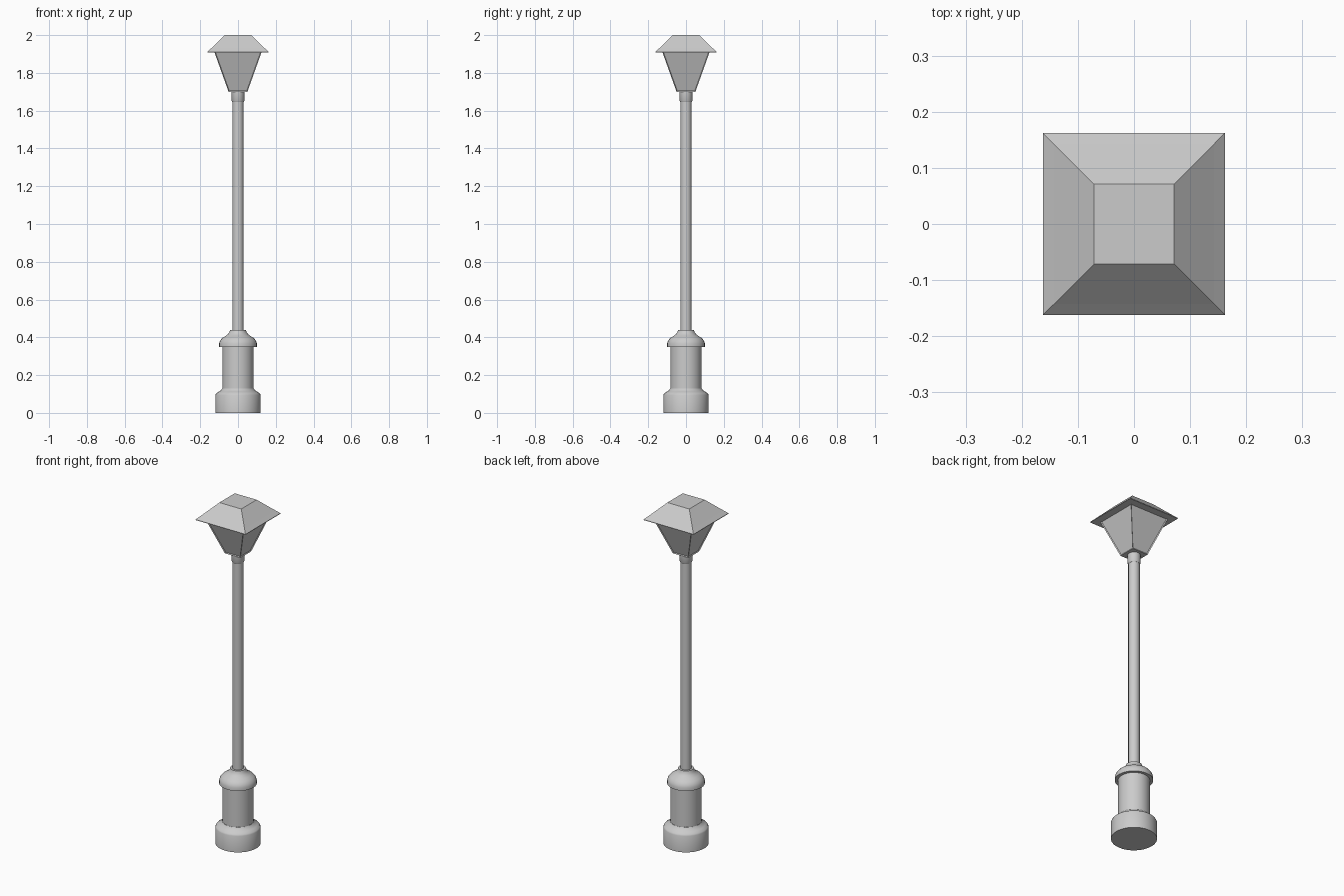
import bpy, bmesh, math

if "Cube" in bpy.data.objects:
    bpy.data.objects.remove(bpy.data.objects["Cube"])


def lathe(name, profile, sides, smooth=True, inset=None):
    """Stack rings of (radius, z) into a closed solid; 4 sides gives a square with half-width radius."""
    bm = bmesh.new()
    square = sides == 4
    k = math.sqrt(2) if square else 1.0
    off = math.pi / 4 if square else 0.0
    rings = []
    for r, z in profile:
        rings.append([bm.verts.new((k * r * math.cos(off + 2 * math.pi * i / sides),
                                    k * r * math.sin(off + 2 * math.pi * i / sides), z))
                      for i in range(sides)])
    walls = []
    for a, b in zip(rings, rings[1:]):
        for i in range(sides):
            j = (i + 1) % sides
            walls.append(bm.faces.new((a[i], a[j], b[j], b[i])))
    bm.faces.new(rings[0][::-1])
    bm.faces.new(rings[-1])
    bmesh.ops.recalc_face_normals(bm, faces=bm.faces)
    if inset:
        bmesh.ops.inset_individual(bm, faces=walls, thickness=inset[0], depth=inset[1])
    me = bpy.data.meshes.new(name)
    bm.to_mesh(me)
    bm.free()
    ob = bpy.data.objects.new(name, me)
    bpy.context.collection.objects.link(ob)
    if smooth:
        bpy.ops.object.select_all(action='DESELECT')
        ob.select_set(True)
        bpy.context.view_layer.objects.active = ob
        bpy.ops.object.shade_smooth_by_angle(angle=math.radians(35))
    return ob


# Round foot with a sloped shoulder
lathe("foot", [(0.12, 0), (0.12, 0.095), (0.116, 0.103), (0.102, 0.112),
               (0.09, 0.12), (0.084, 0.13)], 32)

# Thick lower column
lathe("pedestal", [(0.083, 0.11), (0.083, 0.355)], 32)

# Domed cap flaring into the pole
lathe("pedestal_cap", [(0.1, 0.35), (0.1, 0.368), (0.095, 0.382), (0.084, 0.396),
                       (0.068, 0.406), (0.054, 0.416), (0.045, 0.428), (0.042, 0.44)], 32)

# Slim pole and its top collar
lathe("pole", [(0.03, 0.42), (0.03, 1.66)], 16)
lathe("collar", [(0.03, 1.645), (0.034, 1.652), (0.034, 1.702)], 24)

# Tapered square lantern with recessed panes
lathe("lantern", [(0.05, 1.70), (0.125, 1.91)], 4, smooth=False, inset=(0.006, -0.005))

# Square hipped roof with a shallow eave
lathe("roof", [(0.162, 1.908), (0.162, 1.911), (0.143, 1.929), (0.071, 2.0)], 4, smooth=False)
